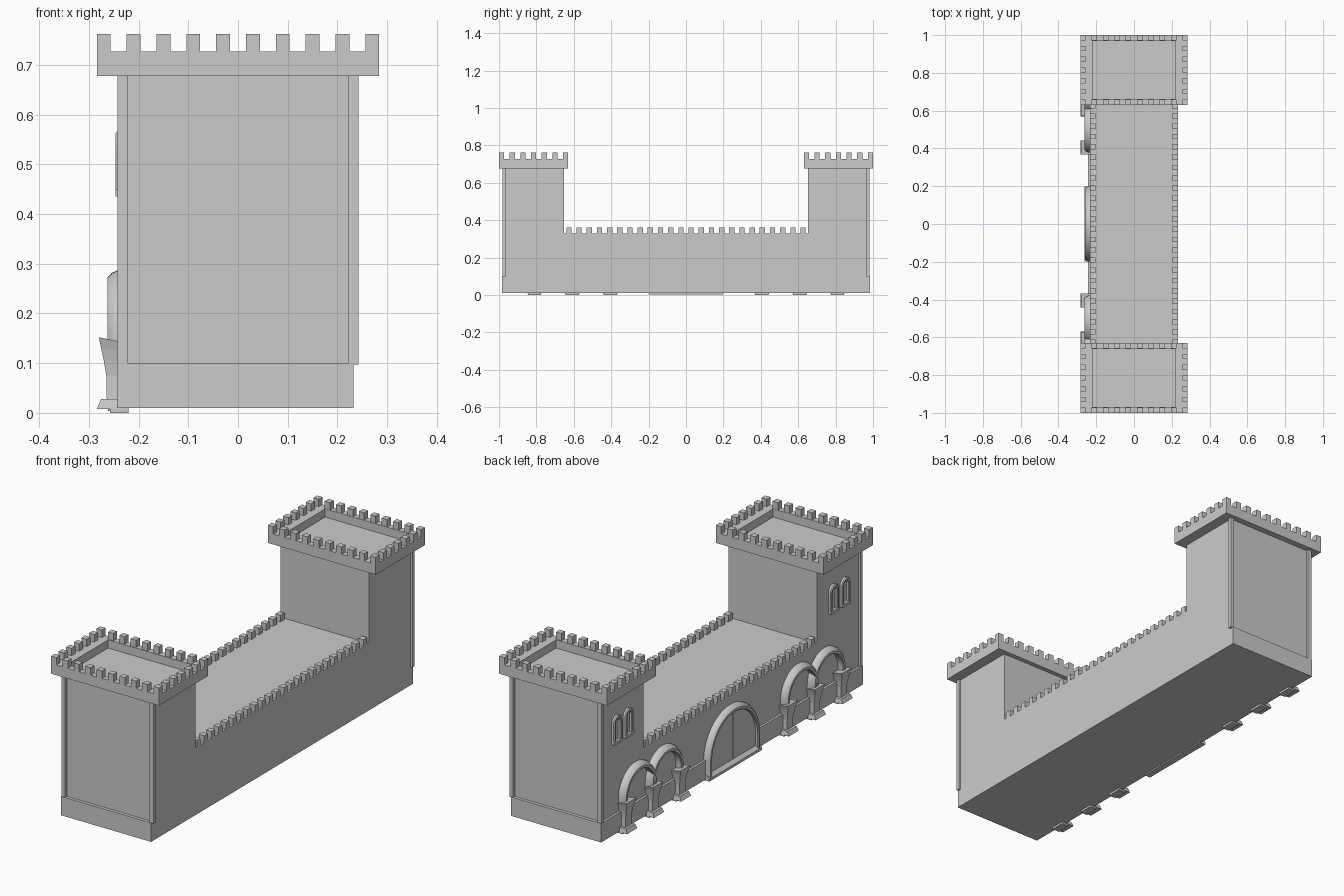
import bpy, bmesh
from math import sin, cos, pi

if "Cube" in bpy.data.objects:
    bpy.data.objects.remove(bpy.data.objects["Cube"])


def finish(bm, name, smooth=False):
    bmesh.ops.recalc_face_normals(bm, faces=bm.faces)
    me = bpy.data.meshes.new(name)
    bm.to_mesh(me)
    bm.free()
    ob = bpy.data.objects.new(name, me)
    bpy.context.collection.objects.link(ob)
    if smooth:
        bpy.ops.object.select_all(action='DESELECT')
        ob.select_set(True)
        bpy.context.view_layer.objects.active = ob
        bpy.ops.object.shade_smooth_by_angle(angle=0.6)
    return ob


def add_loft(bm, rings):
    """Closed cross-sections joined in order, capped at both ends."""
    vs = [[bm.verts.new(p) for p in r] for r in rings]
    n = len(vs[0])
    for a, b in zip(vs, vs[1:]):
        for i in range(n):
            bm.faces.new((a[i], a[(i + 1) % n], b[(i + 1) % n], b[i]))
    bm.faces.new(vs[0])
    bm.faces.new(vs[-1])


def add_box(bm, x0, x1, y0, y1, z0, z1):
    add_loft(bm, [[(x0, y0, z), (x1, y0, z), (x1, y1, z), (x0, y1, z)] for z in (z0, z1)])


def boxes(name, *dims):
    bm = bmesh.new()
    for d in dims:
        add_box(bm, *d)
    return finish(bm, name)


def arch(name, cy, cz, foot, profile, steps=24):
    """Sweep an (radius, x) profile round a half circle, with straight legs to foot."""
    stations = [(1, 0, foot)]
    stations += [(cos(pi * i / steps), sin(pi * i / steps), cz) for i in range(steps + 1)]
    stations.append((-1, 0, foot))
    bm = bmesh.new()
    add_loft(bm, [[(x, cy + r * c, z + r * s) for r, x in profile] for c, s, z in stations])
    return finish(bm, name, True)


def merlon_positions(a, b, n, w):
    return [a + i * (b - w - a) / (n - 1) for i in range(n)]


W = 0.232   # half width of the walls
M = 0.028   # merlon size

# Long central block and wall-top merlons
boxes("curtain_wall", (-W, W, -0.655, 0.655, 0.01, 0.33))
boxes("wall_merlons", *[(x, x + M, y, y + M, 0.33, 0.362)
                        for x in (-W, W - M)
                        for y in merlon_positions(-0.64, 0.64, 24, M)])

# Base course along the arcaded side and round the ends
boxes("base_course", (-0.243, -W, -0.985, 0.985, 0.01, 0.1),
      *[(-W, W, min(a, b), max(a, b), 0.01, 0.1) for a, b in ((0.96, 0.985), (-0.96, -0.985))])


def tower(s):
    def yb(x0, x1, y0, y1, z0, z1):
        a, b = sorted((s * y0, s * y1))
        return (x0, x1, a, b, z0, z1)

    boxes("tower_body", yb(-W, W, 0.652, 0.97, 0.01, 0.68))
    boxes("corner_strips", *[yb(x, x + 0.02, 0.965, 0.982, 0.097, 0.68)
                             for x in (-0.242, 0.222)])
    # Overhanging head: flat slab with a raised rim
    bm = bmesh.new()
    o = [(-0.284, s * 0.63), (0.284, s * 0.63), (0.284, s), (-0.284, s)]
    i = [(-0.22, s * 0.662), (0.22, s * 0.662), (0.22, s * 0.97), (-0.22, s * 0.97)]
    add_loft(bm, [[(x, y, z) for x, y in loop]
                  for loop, z in ((o, 0.678), (o, 0.727), (i, 0.727), (i, 0.688))])
    finish(bm, "tower_head")
    xs = merlon_positions(-0.284, 0.284, 10, M)
    ys = merlon_positions(0.63, 1.0, 7, M)
    boxes("tower_merlons", *[yb(x, x + M, y, y + M, 0.727, 0.762)
                             for i, x in enumerate(xs) for j, y in enumerate(ys)
                             if i in (0, 9) or j in (0, 6)])
    # Pair of narrow round-headed windows
    for y in (0.772, 0.858):
        boxes("window_sill", yb(-0.246, -W, y - 0.032, y + 0.032, 0.435, 0.449))
        arch("window_frame", s * y, 0.535, 0.445,
             [(0.016, -0.23), (0.016, -0.243), (0.02, -0.246), (0.028, -0.246),
              (0.032, -0.242), (0.032, -0.23)], 12)
    # Two round arches on three flared pillars
    for y in (0.508, 0.71):
        arch("arcade_arch", s * y, 0.158, 0.135,
             [(0.1, -0.23), (0.1, -0.26), (0.103, -0.263), (0.114, -0.263),
              (0.123, -0.255), (0.13, -0.24), (0.13, -0.23)])
    for y in (0.405, 0.608, 0.81):
        # (front x, half width, z) from base flare to sloping capital
        prof = [(-0.284, 0.038, 0.008), (-0.275, 0.034, 0.028), (-0.264, 0.023, 0.028),
                (-0.265, 0.022, 0.075), (-0.27, 0.026, 0.105), (-0.275, 0.031, 0.128),
                (-0.28, 0.037, 0.152)]
        bm = bmesh.new()
        add_loft(bm, [[(x, s * y - h, z), (x, s * y + h, z),
                       (-0.23, s * y + h, min(z, 0.142)), (-0.23, s * y - h, min(z, 0.142))]
                      for x, h, z in prof])
        finish(bm, "arcade_pillar")
        boxes("pillar_foot", yb(-0.258, -0.22, y - 0.035, y + 0.035, 0, 0.012))


for side in (1, -1):
    tower(side)

# Central gateway: arched surround, two leaves and a sloping threshold
arch("gate_surround", 0, 0.088, 0.008,
     [(0.172, -0.23), (0.172, -0.257), (0.176, -0.26), (0.186, -0.26),
      (0.194, -0.253), (0.2, -0.24), (0.2, -0.23)], 32)
for side in (1, -1):
    outline = [(0.003, 0.01), (0.174, 0.01)]
    outline += [(max(0.003, 0.174 * cos(pi / 2 * i / 12)), 0.088 + 0.174 * sin(pi / 2 * i / 12))
                for i in range(13)]
    bm = bmesh.new()
    add_loft(bm, [[(x, side * y, z) for y, z in outline] for x in (-0.23, -0.246)])
    finish(bm, "gate_leaf")
bm = bmesh.new()
add_loft(bm, [[(-0.23, y, 0.004), (-0.262, y, 0.004), (-0.262, y, 0.016),
               (-0.245, y, 0.032), (-0.23, y, 0.032)] for y in (-0.198, 0.198)])
finish(bm, "gate_threshold")
